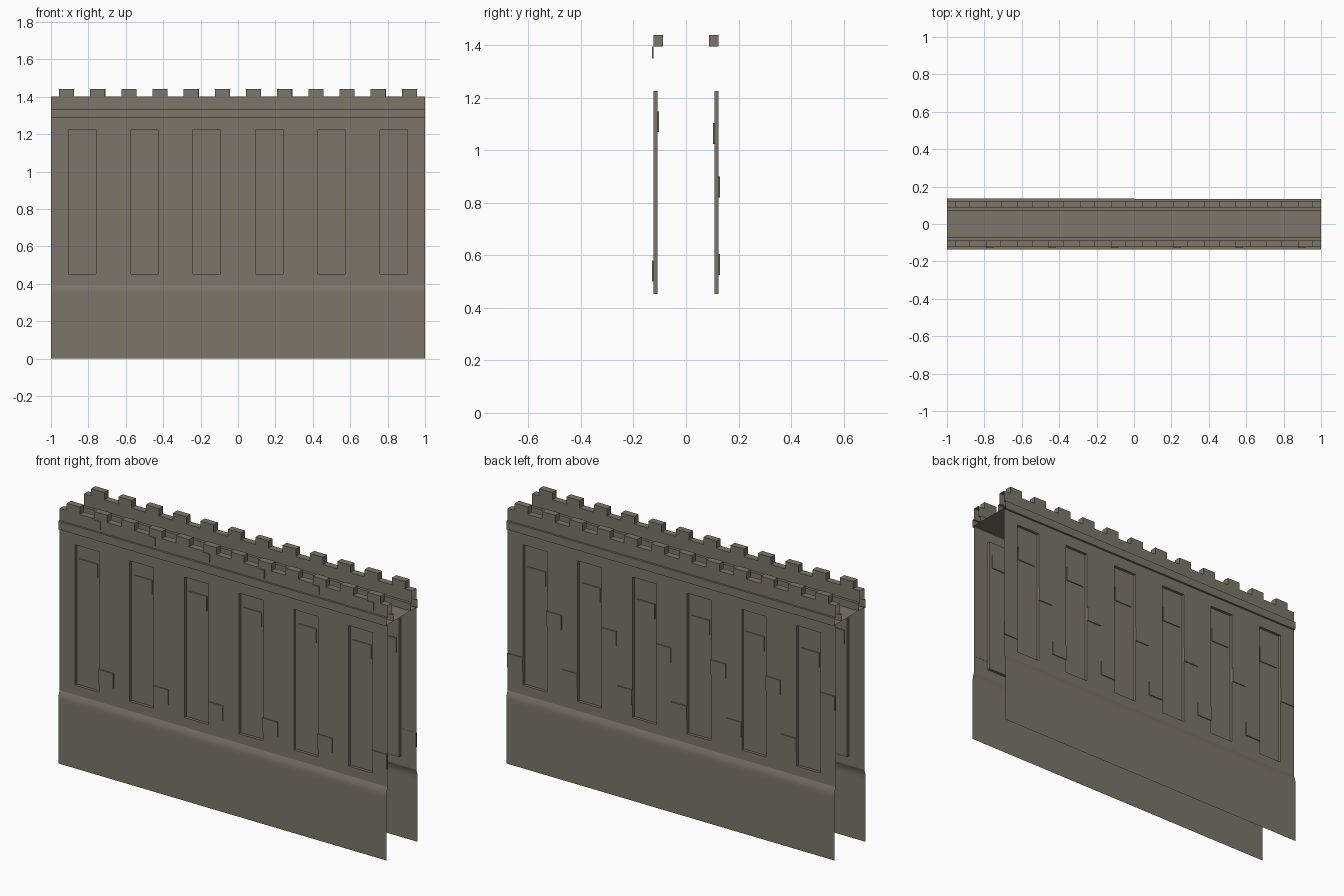
import bpy, math
from mathutils import Matrix

if "Cube" in bpy.data.objects:
    bpy.data.objects.remove(bpy.data.objects["Cube"])

stone = bpy.data.materials.new("grey brown stone")
stone.diffuse_color = (0.205, 0.178, 0.138, 1)
stone.use_nodes = True
stone.node_tree.nodes["Principled BSDF"].inputs["Base Color"].default_value = stone.diffuse_color

PITCH = 1 / 3          # spacing of the wall bays
WALL, PANEL = -0.124, -0.108
Z0, Z1 = 0.452, 1.226  # panel bottom and top


def make(name, verts, faces, turned=False, smooth=False):
    """Create one object; 'turned' places it on the back by a half turn."""
    me = bpy.data.meshes.new(name)
    me.from_pydata(verts, [], faces)
    if turned:
        me.transform(Matrix.Rotation(math.pi, 4, 'Z'))
    me.materials.append(stone)
    for p in me.polygons:
        p.use_smooth = smooth
    me.update()
    ob = bpy.data.objects.new(name, me)
    bpy.context.collection.objects.link(ob)
    return ob


def strip(name, profile, turned=False, smooth=False):
    """Sweep an open (y, z) profile along the wall length."""
    verts = [(x, y, z) for y, z in profile for x in (-1, 1)]
    faces = [(2*i, 2*i+1, 2*i+3, 2*i+2) for i in range(len(profile) - 1)]
    return make(name, verts, faces, turned, smooth)


def boxes(name, items, turned=False):
    """Join many boxes (x0, x1, y0, y1, z0, z1) into one object."""
    verts, faces = [], []
    for x0, x1, y0, y1, z0, z1 in items:
        b = len(verts)
        verts += [(x, y, z) for z in (z0, z1) for x, y in
                  ((x0, y0), (x1, y0), (x1, y1), (x0, y1))]
        for f in ((0, 3, 2, 1), (4, 5, 6, 7), (0, 1, 5, 4),
                  (1, 2, 6, 5), (2, 3, 7, 6), (3, 0, 4, 7)):
            faces.append(tuple(b + i for i in f))
    return make(name, verts, faces, turned)


def panelled_wall(name, turned):
    """Wall skin with six sunken panels."""
    verts, faces = [], []

    def quad(*pts):
        faces.append(tuple(range(len(verts), len(verts) + 4)))
        verts.extend(pts)

    def flat(x0, x1, z0, z1, y):
        quad((x0, y, z0), (x1, y, z0), (x1, y, z1), (x0, y, z1))

    flat(-1, 1, 0.40, Z0, WALL)
    flat(-1, 1, Z1, 1.29, WALL)
    left = -1
    for i in range(6):
        c = -5/6 + i * PITCH
        a, b = c - 0.073, c + 0.073
        flat(left, a, Z0, Z1, WALL)
        flat(a, b, Z0, Z1, PANEL)
        quad((a, WALL, Z0), (b, WALL, Z0), (b, PANEL, Z0), (a, PANEL, Z0))
        quad((a, PANEL, Z1), (b, PANEL, Z1), (b, WALL, Z1), (a, WALL, Z1))
        quad((a, WALL, Z0), (a, PANEL, Z0), (a, PANEL, Z1), (a, WALL, Z1))
        quad((b, PANEL, Z0), (b, WALL, Z0), (b, WALL, Z1), (b, PANEL, Z1))
        left = b
    flat(left, 1, Z0, Z1, WALL)
    make(name, verts, faces, turned)


def bay_bricks(x0, x1, y0, y1, z0, z1):
    """One brick repeated in every bay."""
    return [(x0 + i*PITCH, x1 + i*PITCH, y0, y1, z0, z1) for i in range(6)]


for side, turned in (("front", False), ("back", True)):
    # thicker foot of the wall with a soft shoulder
    strip(side + "_base", [(-0.135, 0), (-0.135, 0.34), (-0.135, 0.36),
                           (-0.132, 0.378), (-0.127, 0.392), (WALL, 0.40)],
          turned, True)
    panelled_wall(side + "_wall", turned)
    # ledge, parapet and inner step
    strip(side + "_parapet", [(WALL, 1.29), (-0.135, 1.29), (-0.135, 1.335),
                              (WALL, 1.335), (WALL, 1.40), (-0.088, 1.40),
                              (-0.088, 1.335), (-0.073, 1.335),
                              (-0.073, 1.295)], turned)
    # merlons
    boxes(side + "_merlons", [(-0.957 + i/6, -0.877 + i/6, WALL, -0.088, 1.395, 1.44)
                              for i in range(12)], turned)
    # slightly raised bricks
    if not turned:
        items = (bay_bricks(-0.76, -0.67, -0.129, -0.123, 0.50, 0.58)
                 + bay_bricks(-0.79, -0.75, -0.129, -0.123, 1.35, 1.395)
                 + bay_bricks(-0.89, -0.778, -0.113, -0.103, 1.07, 1.148))
    else:
        items = (bay_bricks(-0.76, -0.67, -0.129, -0.123, 0.82, 0.90)
                 + bay_bricks(-1.0, -0.907, -0.129, -0.123, 0.525, 0.605)
                 + bay_bricks(-0.89, -0.778, -0.113, -0.103, 1.025, 1.105))
    boxes(side + "_bricks", items, turned)

# walkway between the parapets
strip("walkway", [(-0.124, 1.295), (0.124, 1.295)])
